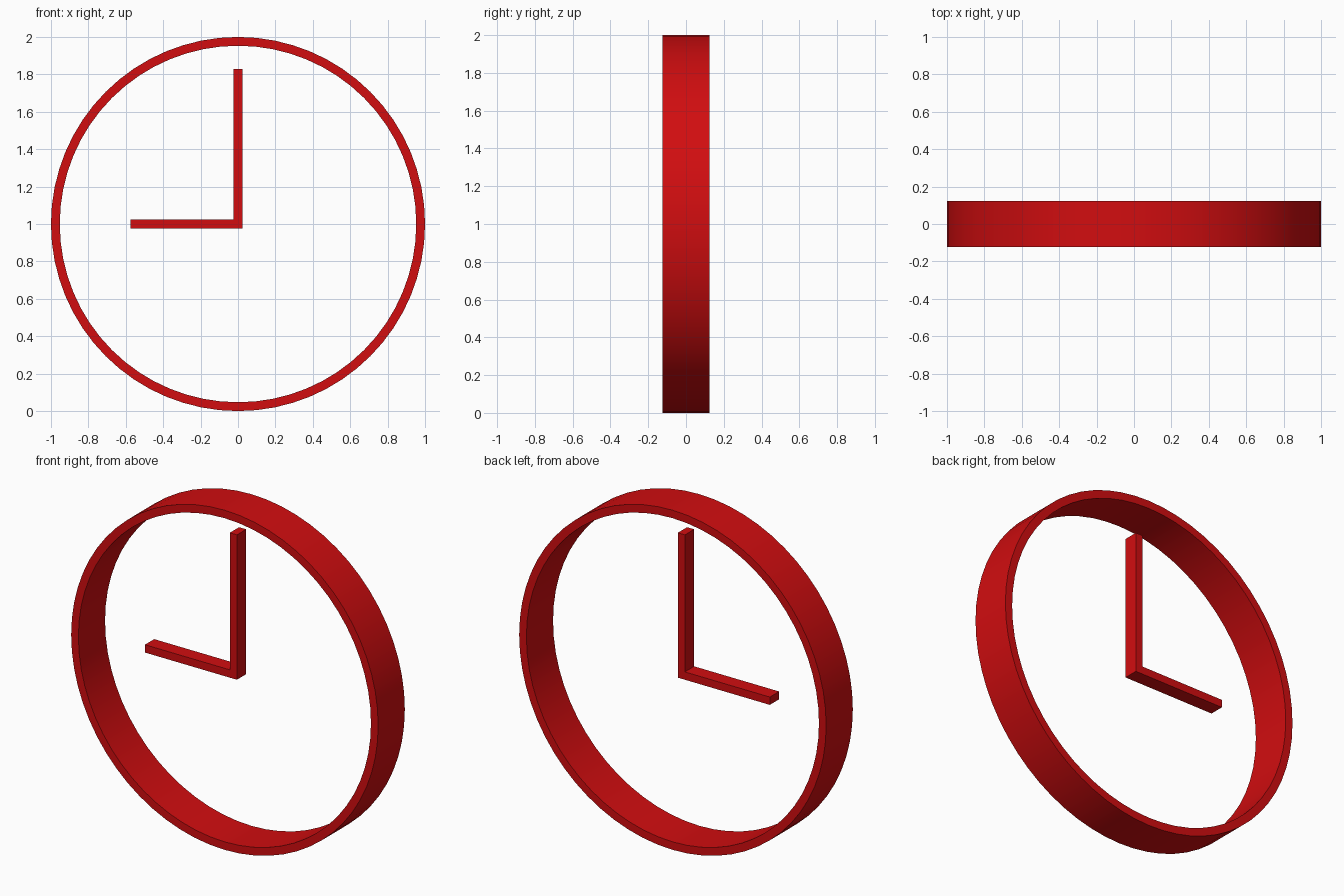
import bpy, bmesh, math

if "Cube" in bpy.data.objects:
    bpy.data.objects.remove(bpy.data.objects["Cube"])

red = bpy.data.materials.new("clock_red")
red.diffuse_color = (0.64, 0.004, 0.005, 1)
red.use_nodes = True
red.node_tree.nodes["Principled BSDF"].inputs["Base Color"].default_value = red.diffuse_color


def add_object(name, bm):
    bmesh.ops.recalc_face_normals(bm, faces=bm.faces)
    mesh = bpy.data.meshes.new(name)
    bm.to_mesh(mesh)
    bm.free()
    mesh.materials.append(red)
    obj = bpy.data.objects.new(name, mesh)
    bpy.context.collection.objects.link(obj)
    return obj


def box(name, x0, x1, y0, y1, z0, z1):
    bm = bmesh.new()
    bmesh.ops.create_cube(bm, size=1)
    for v in bm.verts:
        v.co = (x1 if v.co.x > 0 else x0,
                y1 if v.co.y > 0 else y0,
                z1 if v.co.z > 0 else z0)
    return add_object(name, bm)


# Round rim: rectangular section swept around the y axis
SEGMENTS = 64
profile = [(1.0, -0.124), (1.0, 0.124), (0.953, 0.124), (0.953, -0.124)]
bm = bmesh.new()
rings = []
for i in range(SEGMENTS):
    a = 2 * math.pi * i / SEGMENTS
    rings.append([bm.verts.new((r * math.cos(a), y, 1 + r * math.sin(a)))
                  for r, y in profile])
for i in range(SEGMENTS):
    a, b = rings[i], rings[(i + 1) % SEGMENTS]
    for j in range(4):
        k = (j + 1) % 4
        bm.faces.new((a[j], a[k], b[k], b[j]))
rim = add_object("clock_rim", bm)
bpy.context.view_layer.objects.active = rim
rim.select_set(True)
bpy.ops.object.shade_smooth_by_angle(angle=math.radians(30))

# Hands: upright minute hand, and hour hand butting against its side
box("minute_hand", -0.023, 0.023, -0.043, 0.043, 0.977, 1.83)
box("hour_hand", -0.576, -0.023, -0.043, 0.043, 0.977, 1.023)
